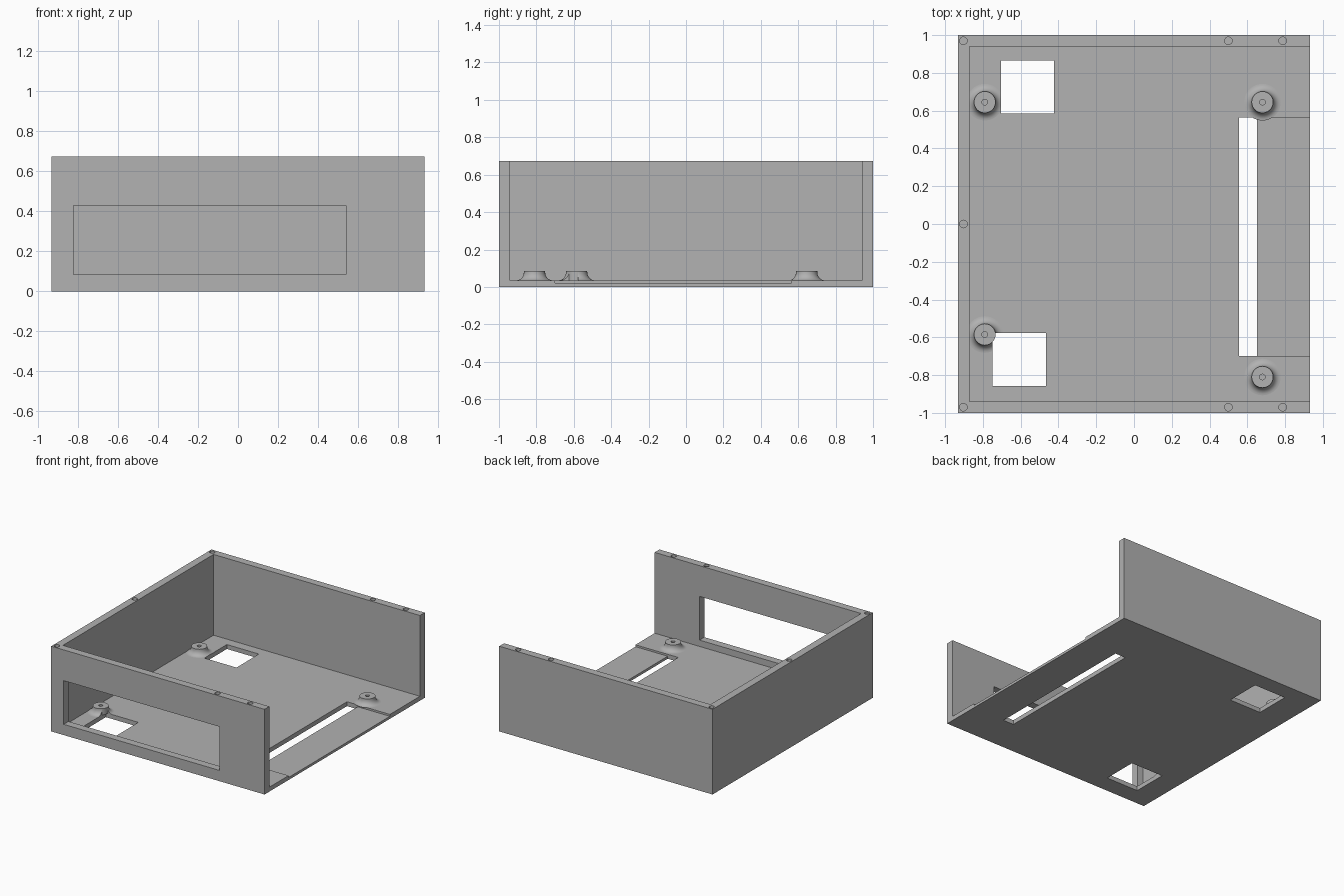
import bpy
import bmesh
from math import cos, sin, pi

if "Cube" in bpy.data.objects:
    bpy.data.objects.remove(bpy.data.objects["Cube"], do_unlink=True)

W, D, H = 0.932, 1.0, 0.673      # half width, half depth, height
WALL, FLOOR = 0.06, 0.035

grey = bpy.data.materials.new("plain grey")
grey.use_nodes = True
grey.diffuse_color = (0.445, 0.445, 0.445, 1)
grey.node_tree.nodes["Principled BSDF"].inputs["Base Color"].default_value = grey.diffuse_color


def finish(name, bm):
    bmesh.ops.recalc_face_normals(bm, faces=bm.faces)
    mesh = bpy.data.meshes.new(name)
    bm.to_mesh(mesh)
    bm.free()
    mesh.materials.append(grey)
    obj = bpy.data.objects.new(name, mesh)
    bpy.context.collection.objects.link(obj)
    return obj


def box(name, x0, x1, y0, y1, z0, z1):
    bm = bmesh.new()
    bmesh.ops.create_cube(bm, size=1)
    for v in bm.verts:
        v.co = (x1 if v.co.x > 0 else x0,
                y1 if v.co.y > 0 else y0,
                z1 if v.co.z > 0 else z0)
    return finish(name, bm)


def lathe(name, profile, x, y, sides=40):
    """Revolve a closed (radius, height) outline about a vertical axis."""
    bm = bmesh.new()
    rings = []
    for i in range(sides):
        a = 2 * pi * i / sides
        rings.append([bm.verts.new((x + r * cos(a), y + r * sin(a), z)) for r, z in profile])
    n = len(profile)
    for i in range(sides):
        a, b = rings[i], rings[(i + 1) % sides]
        for j in range(n):
            k = (j + 1) % n
            bm.faces.new((a[j], b[j], b[k], a[k]))
    return finish(name, bm)


def rod(name, x, y, z0, z1, radius):
    bm = bmesh.new()
    bmesh.ops.create_cone(bm, cap_ends=True, segments=24, radius1=radius,
                          radius2=radius, depth=z1 - z0)
    bmesh.ops.translate(bm, verts=bm.verts, vec=(x, y, (z0 + z1) / 2))
    return finish(name, bm)


def cut(target, cutter):
    mod = target.modifiers.new("cut", 'BOOLEAN')
    mod.operation = 'DIFFERENCE'
    mod.solver = 'EXACT'
    mod.object = cutter
    with bpy.context.temp_override(object=target, active_object=target):
        bpy.ops.object.modifier_apply(modifier=mod.name)
    bpy.data.objects.remove(cutter, do_unlink=True)


def smooth(obj):
    bpy.ops.object.select_all(action='DESELECT')
    obj.select_set(True)
    bpy.context.view_layer.objects.active = obj
    bpy.ops.object.shade_smooth_by_angle(angle=0.6)


# Three-walled tray, open at the top and on one side
tray = box("tray", -W, W, -D, D, 0, H)
cut(tray, box("cavity", -W + WALL, W + 1, -D + WALL, D - WALL, FLOOR, H + 1))

# Window in the front wall
cut(tray, box("window", -0.823, 0.54, -D - 0.1, -D + WALL + 0.05, 0.085, 0.43))

# Square openings in the floor
openings = [(-0.703, -0.423, 0.585, 0.865), (-0.75, -0.466, -0.858, -0.578)]
for o in openings:
    cut(tray, box("opening", *o, -0.1, 0.2))

# Shallow recess at the open side, with a long slot through the floor
cut(tray, box("recess", 0.557, W + 0.1, -0.7, 0.565, 0.02, 0.2))
cut(tray, box("slot", 0.557, 0.65, -0.7, 0.565, -0.1, 0.2))

# Screw holes in the wall tops
screw_spots = [(-0.903, 0)]
for side in (-1, 1):
    screw_spots += [(x, side * 0.97) for x in (-0.903, 0.5, 0.787)]
for x, y in screw_spots:
    cut(tray, rod("screw_hole", x, y, H - 0.2, H + 0.1, 0.02))

# Standoffs: a bored post with a concave fillet flaring onto the floor
POST_R, TOP, BORE, FLARE = 0.057, 0.085, 0.015, 0.04
arc = [(POST_R + FLARE * (1 - cos(t)), TOP - 0.006 - (TOP - 0.006 - FLOOR) * sin(t))
       for t in (i * pi / 16 for i in range(9))]
post_spots = {"back_right": (-0.79, 0.645), "front_right": (-0.79, -0.585),
              "back_left": (0.68, 0.645), "front_left": (0.68, -0.81)}
for spot, (x, y) in post_spots.items():
    post = lathe("standoff_post_" + spot,
                 [(BORE, FLOOR), (POST_R, FLOOR), (POST_R, TOP), (BORE, TOP)], x, y)
    fillet = lathe("standoff_fillet_" + spot, arc + [(POST_R - 0.01, FLOOR),
                   (POST_R - 0.01, TOP - 0.006)], x, y)
    if x < 0:
        for o in openings:
            cut(fillet, box("opening", *o, -0.1, 0.2))
    smooth(post)
    smooth(fillet)
